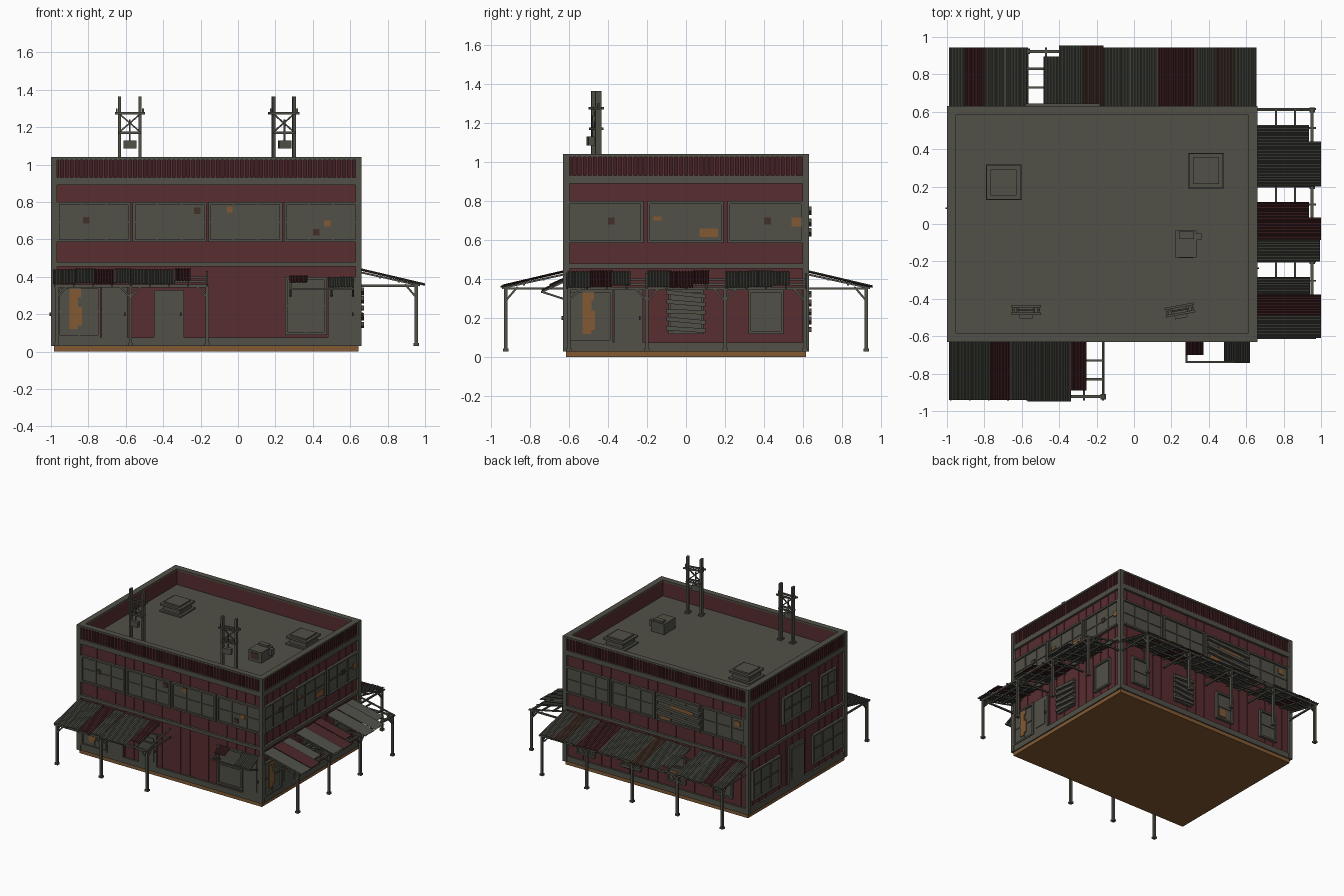
import bpy, bmesh, math, random
from mathutils import Vector, Matrix

random.seed(4)
old = bpy.data.objects.get("Cube")
if old:
    bpy.data.objects.remove(old)


def material(name, r, g, b):
    m = bpy.data.materials.new(name)
    m.use_nodes = True
    m.diffuse_color = (r, g, b, 1)
    m.node_tree.nodes["Principled BSDF"].inputs["Base Color"].default_value = (r, g, b, 1)
    return m


GREY = material("weathered_grey", .082, .079, .063)
RED = material("faded_red", .098, .026, .029)
DARK = material("dark_red", .05, .014, .016)
SHEET = material("sheet_grey", .055, .058, .046)
WOOD = material("bare_wood", .22, .10, .034)
RUST = material("rusty_brown", .055, .03, .02)

X0, X1, Y = -1.0, .66, .63
ROOF, TOP = .91, 1.04
parts = {}


def mesh(name, mat):
    if name not in parts:
        parts[name] = (bmesh.new(), mat)
    return parts[name][0]


def block(name, mat, a, b):
    """Axis-aligned box between two opposite corners."""
    a, b = Vector(a), Vector(b)
    size = [abs(v) for v in b - a]
    m = Matrix.Translation((a + b) / 2) @ Matrix.Diagonal((*size, 1))
    bmesh.ops.create_cube(mesh(name, mat), size=1, matrix=m)


def beam(name, mat, p, q, w=.012):
    """Square bar from point p to point q."""
    p, q = Vector(p), Vector(q)
    rot = (q - p).to_track_quat('Z', 'Y').to_matrix().to_4x4()
    m = Matrix.Translation((p + q) / 2) @ rot @ Matrix.Diagonal((w, w, (q - p).length, 1))
    bmesh.ops.create_cube(mesh(name, mat), size=1, matrix=m)


# Wall frames: u runs along the wall, d outwards, z up
SIDES = {
    "front": lambda u, d, z: (u, -Y - d, z),
    "back": lambda u, d, z: (u, Y + d, z),
    "right": lambda u, d, z: (X0 - d, u, z),
    "left": lambda u, d, z: (X1 + d, u, z),
}


def wall_box(side, part, mat, u0, u1, d0, d1, z0, z1):
    f = SIDES[side]
    block(side + "_" + part, mat, f(u0, d0, z0), f(u1, d1, z1))


def window(side, u0, u1, z0, z1, cols=2, rows=2, slats=False):
    wall_box(side, "window_panes", GREY, u0, u1, -.025, -.014, z0, z1)
    t = .014
    for a, b, c, d in ((u0, u1, z0, z0 + t), (u0, u1, z1 - t, z1),
                       (u0, u0 + t, z0, z1), (u1 - t, u1, z0, z1)):
        wall_box(side, "window_frames", GREY, a, b, -.02, 0, c, d)
    for i in range(1, cols):
        u = u0 + (u1 - u0) * i / cols
        wall_box(side, "mullions", GREY, u - .004, u + .004, -.02, -.008, z0, z1)
    for i in range(1, rows):
        z = z0 + (z1 - z0) * i / rows
        wall_box(side, "mullions", GREY, u0, u1, -.02, -.008, z - .004, z + .004)
    if slats:  # boards nailed across
        f = SIDES[side]
        for i in range(5):
            z = z0 + (z1 - z0) * (i + .5) / 5
            dz = random.uniform(-.012, .012)
            beam(side + "_boards", GREY, f(u0 - .01, .002, z - dz), f(u1 + .01, .002, z + dz), .022)


def door(side, u0, u1, z1):
    wall_box(side, "doors", GREY, u0, u1, -.02, -.006, .075, z1)
    wall_box(side, "door_panels", GREY, u0 + .025, u1 - .025, -.01, -.001, .11, z1 - .03)
    wall_box(side, "door_handles", RUST, u1 - .02, u1 - .012, -.01, .008, .19, .21)


def plate(side, mat, u, z, w, h):
    wall_box(side, "patches_" + mat.name, mat, u, u + w, -.014, -.007, z, z + h)


# Foundation, body and roof deck
block("foundation", WOOD, (X0 + .015, -Y + .015, 0), (X1 - .015, Y - .015, .03))
block("wall_core", RED, (X0 + .02, -Y + .02, .03), (X1 - .02, Y - .02, ROOF - .01))
block("roof_deck", GREY, (X0 + .03, -Y + .03, ROOF - .01), (X1 - .03, Y - .03, ROOF))

# Walls: trims, ribbed parapet, battens
for side in SIDES:
    lo, hi = (X0, X1) if side in ("front", "back") else (-Y, Y)
    wall_box(side, "parapet", RED, lo + .02, hi - .02, -.045, -.02, ROOF - .02, TOP - .01)
    wall_box(side, "coping", GREY, lo, hi, -.048, 0, TOP - .014, TOP)
    wall_box(side, "upper_beam", GREY, lo, hi, -.03, -.002, .89, .93)
    wall_box(side, "middle_beam", GREY, lo, hi, -.03, -.002, .455, .48)
    wall_box(side, "bottom_trim", GREY, lo, hi, -.03, -.006, .03, .075)
    for u in (lo, hi - .033):
        wall_box(side, "corner_posts", GREY, u, u + .033, -.033, 0, .03, TOP)
    wall_box(side, "parapet_cladding", DARK, lo + .03, hi - .03, -.02, -.016, .93, TOP - .014)
    n = int((hi - lo - .07) / .026)
    for i in range(n):
        u = lo + .04 + i * .026
        wall_box(side, "parapet_ribs", RED, u, u + .012, -.018, -.007, .93, TOP - .014)
    n = round((hi - lo) / .083)
    for i in range(1, n):
        u = lo + (hi - lo) * i / n
        wall_box(side, "battens", RED, u - .005, u + .005, -.022, -.016, .075, .89)

# Upper window bands
for i in range(4):
    u = -.968 + i * .405
    for side in ("front", "back"):
        window(side, u, u + .395, .585, .80, 3)
for i in range(3):
    window("left", -.608 + i * .41, -.218 + i * .41, .585, .80, 3)
window("right", -.18, .18, .585, .80, 3)
window("right", -.5, -.3, .585, .80)

# Front ground floor
window("front", -.965, -.735, .075, .35)
door("front", -.73, -.59, .35)
door("front", -.45, -.29, .33)
window("front", .25, .475, .09, .40)
door("front", .48, .63, .40)
# Left side ground floor
window("left", -.605, -.375, .075, .345)
door("left", -.37, -.22, .345)
window("left", -.09, .09, .12, .345, slats=True)
window("left", .32, .50, .12, .345, 1, 1)
# Back ground floor
for u, boarded in ((.38, False), (-.03, True), (-.43, False), (-.85, False)):
    window("back", u, u + .16, .12, .345, 1, 2, boarded)
# Right side ground floor
window("right", .21, .57, .12, .36, 3)
door("right", -.09, .10, .38)
window("right", -.6, -.2, .12, .36, 3)

# Broken panes and patches
for side, u in (("front", -.9), ("left", -.53)):
    plate(side, WOOD, u, .12, .045, .22)
    plate(side, WOOD, u + .045, .14, .02, .10)
    plate(side, WOOD, u + .045, .29, .015, .05)
for side, u, z, w, h in (("front", -.06, .745, .03, .03), ("front", .46, .67, .035, .03),
                         ("front", -.41, .27, .02, .05), ("left", .07, .615, .095, .045),
                         ("left", -.17, .70, .045, .02), ("left", .54, .67, .05, .045),
                         ("back", -.5, .68, .2, .05), ("back", -.3, .60, .09, .05),
                         ("back", -.92, .72, .05, .04), ("back", -.36, .15, .06, .06)):
    plate(side, WOOD, u, z, w, h)
for side, u, z in (("front", -.83, .685), ("front", -.235, .735), ("front", .40, .62),
                   ("left", -.40, .68), ("left", .40, .68)):
    plate(side, RUST, u, z, .035, .035)
f = SIDES["back"]
for z in (.63, .68, .74):
    beam("back_boards", GREY, f(-.58, .003, z), f(-.18, .003, z + .02), .022)


# Awnings with corrugated sheets on a post frame
def sheet(side, u0, u1, length, mat, z0, slope, lift=0):
    bm = mesh("corrugated_sheets_" + mat.name, mat)
    f = SIDES[side]
    n = max(4, round((u1 - u0) / .0075))
    rows = []
    for i in range(n + 1):
        u = u0 + (u1 - u0) * i / n
        z = z0 + lift + .006 * (i % 2)
        rows.append([bm.verts.new(f(u, d, z - slope * d)) for d in (-.005, length)])
    for a, b in zip(rows, rows[1:]):
        bm.faces.new((a[0], a[1], b[1], b[0]))


def awning(side, u0, u1, posts, sheets):
    f, slope, z0, d = SIDES[side], .235, .435, .293
    name = side + "_awning_frame"
    for dist in (.10, .20, d):
        z = z0 - .014 - slope * dist
        beam(name, GREY, f(u0, dist, z), f(u1, dist, z), .011)
    beam(name, GREY, f(u0, d, .352), f(u1, d, .352), .016)
    n = round((u1 - u0) / .1)
    for i in range(n + 1):
        u = u0 + (u1 - u0) * i / n
        beam(name, GREY, f(u, 0, z0 - .012), f(u, d + .02, z0 - .012 - slope * d), .01)
    for u in posts:
        beam(side + "_awning_posts", GREY, f(u, d, .03), f(u, d, .36), .018)
        wall_box(side, "post_feet", GREY, u - .014, u + .014, d - .014, d + .014, .03, .045)
        beam(name, GREY, f(u, d, .29), f(u, d - .06, .36), .01)
        for s in (-1, 1):
            if u0 < u + s * .06 < u1:
                beam(name, GREY, f(u, d, .29), f(u + s * .06, d, .352), .01)
        beam(name, GREY, f(u, 0, .352), f(u, d, .352), .012)
    for i, (a, b, length, mat) in enumerate(sheets):
        sheet(side, a, b, length, mat, z0, slope, .004 * (i % 2))


awning("front", -.98, -.165, (-.97, -.575, -.165), (
    (-.99, -.87, .31, SHEET), (-.87, -.77, .31, SHEET), (-.77, -.66, .31, DARK),
    (-.66, -.575, .31, SHEET), (-.57, -.34, .32, SHEET), (-.34, -.255, .26, DARK)))
awning("back", -.98, .65, (-.97, -.57, -.165, .24, .64), (
    (-.99, -.905, .315, SHEET), (-.905, -.80, .315, DARK), (-.80, -.69, .315, SHEET),
    (-.69, -.575, .315, SHEET), (-.485, -.40, .265, SHEET), (-.40, -.275, .325, SHEET),
    (-.275, -.165, .325, RUST), (-.165, -.02, .315, SHEET), (-.02, .125, .315, SHEET),
    (.125, .245, .315, DARK), (.245, .325, .315, DARK), (.325, .43, .315, SHEET),
    (.43, .53, .315, RUST), (.53, .65, .315, SHEET)))
awning("left", -.61, .615, (-.6, -.2, .2, .61), (
    (-.61, -.49, .34, SHEET), (-.49, -.38, .34, DARK), (-.38, -.285, .28, SHEET),
    (-.2, -.085, .335, SHEET), (-.085, .035, .34, DARK), (.035, .115, .275, DARK),
    (.2, .32, .34, SHEET), (.32, .44, .34, SHEET), (.44, .53, .275, SHEET)))

# Small broken canopy over the front corner door
f = SIDES["front"]
for u in (.28, .5, .615):
    beam("canopy_frame", GREY, f(u, 0, .385), f(u, .108, .335), .01)
    beam("canopy_frame", GREY, f(u, 0, .30), f(u, .108, .335), .01)
beam("canopy_frame", GREY, f(.275, .108, .335), f(.62, .108, .335), .01)
sheet("front", .275, .37, .07, DARK, .40, .45)
sheet("front", .48, .54, .105, SHEET, .39, .45)
sheet("front", .54, .615, .11, SHEET, .393, .45)

# Roof hatches
for x, y in ((-.697, .222), (.385, .285)):
    for r, z0, z1 in ((.095, 0, .012), (.075, .012, .05), (.092, .05, .066), (.07, .066, .078)):
        block("roof_hatches", GREY, (x - r, y - r, ROOF + z0), (x + r, y + r, ROOF + z1))

# Cooling unit
block("cooling_unit", GREY, (.22, -.18, ROOF), (.335, -.035, ROOF + .085))
block("cooling_unit", GREY, (.24, -.08, ROOF + .085), (.32, -.04, ROOF + .10))
block("cooling_unit", GREY, (.335, -.085, ROOF + .03), (.36, -.05, ROOF + .08))
block("cooling_vent", RUST, (.24, -.183, ROOF + .02), (.315, -.178, ROOF + .07))

# Lattice masts with a hanging box
for x, turn in ((-.578, 0), (.245, .18)):
    place = Matrix.Translation((x, -.46, 0)) @ Matrix.Rotation(turn, 4, 'Z')
    part = "left_mast" if x > 0 else "right_mast"
    bm = mesh(part, GREY)
    for s in (-.055, .055):
        block(part, GREY, (s - .008, -.016, ROOF), (s + .008, .016, 1.365))
        block(part, GREY, (s - .018, -.022, ROOF), (s + .018, .022, ROOF + .012))
    for z, w in ((1.275, .08), (1.17, .06)):
        for y in (-.02, .02):
            beam(part, GREY, (-w, y, z), (w, y, z), .012)
    for s in (-1, 1):
        beam(part, GREY, (-.055 * s, 0, 1.175), (.055 * s, 0, 1.27), .008)
        beam(part, GREY, (.07 * s, 0, 1.27), (.07 * s, 0, 1.30), .01)
    beam(part, GREY, (0, -.02, 1.12), (0, -.02, 1.24), .007)
    block(part, GREY, (-.034, -.045, 1.085), (.034, -.015, 1.13))
    bm.transform(place)

# Turn every collected part into an object
for name, (bm, mat) in parts.items():
    bmesh.ops.recalc_face_normals(bm, faces=bm.faces)
    me = bpy.data.meshes.new(name)
    bm.to_mesh(me)
    bm.free()
    me.materials.append(mat)
    ob = bpy.data.objects.new(name, me)
    bpy.context.collection.objects.link(ob)
    if name.startswith("corrugated"):
        ob.modifiers.new("thickness", 'SOLIDIFY').thickness = .003
